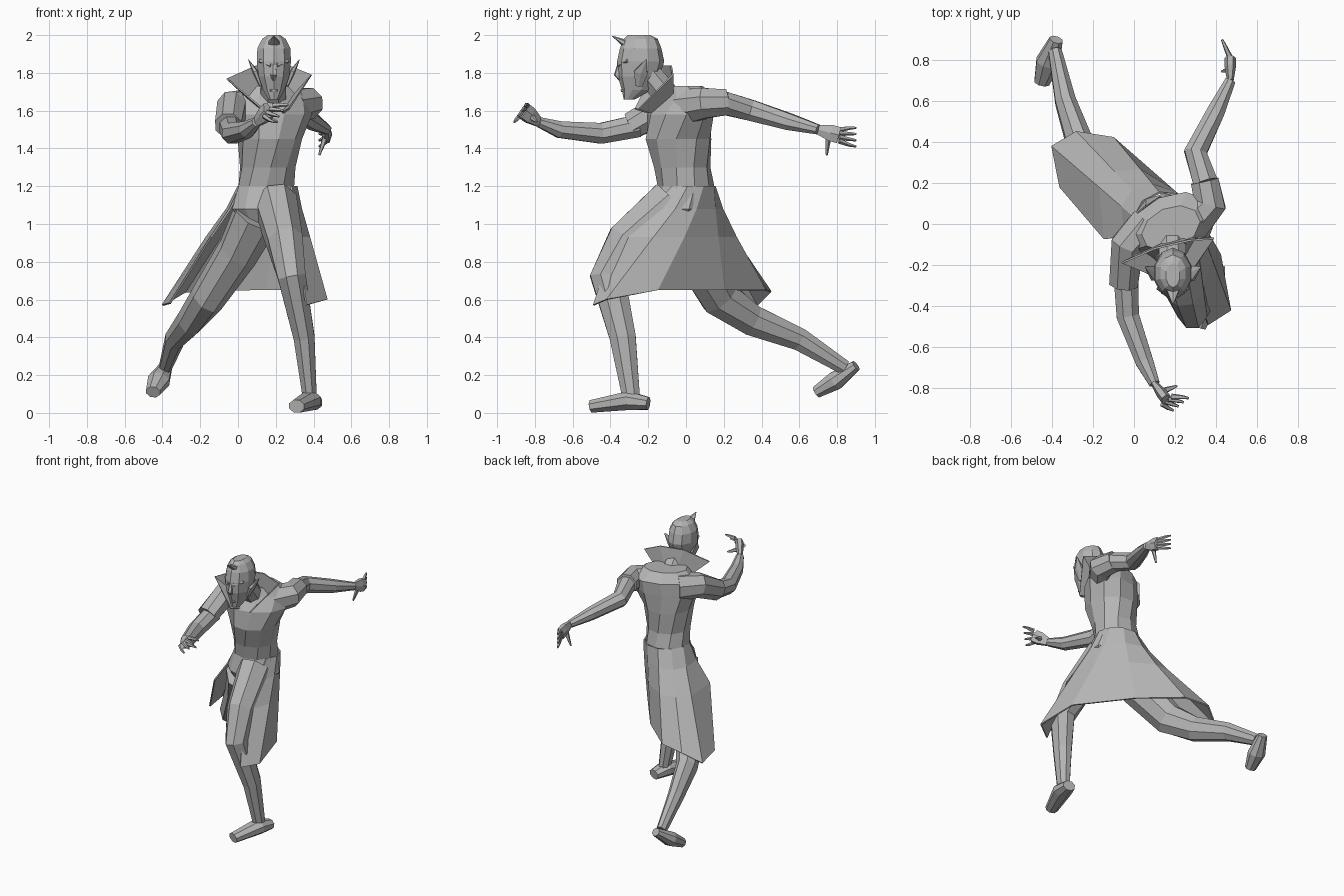
import bpy, bmesh, math
from mathutils import Matrix, Vector

default_cube = bpy.data.objects.get("Cube")
if default_cube:
    bpy.data.objects.remove(default_cube)

tone = 0.46
grey = bpy.data.materials.new("plain grey")
grey.use_nodes = True
grey.diffuse_color = (tone, tone, tone, 1)
grey.node_tree.nodes["Principled BSDF"].inputs["Base Color"].default_value = grey.diffuse_color

ACROSS, DEPTH, UP = Vector((1, 0, 0)), Vector((0, 1, 0)), Vector((0, 0, 1))


def skin(name, rings, closed=True):
    """Join rows of points into a flat-faced solid, or a thin cloth when open."""
    bm = bmesh.new()
    rows = [[bm.verts.new(point) for point in ring] for ring in rings]
    count = len(rows[0])
    for lower, upper in zip(rows, rows[1:]):
        for i in range(count if closed else count - 1):
            j = (i + 1) % count
            bm.faces.new((lower[i], lower[j], upper[j], upper[i]))
    if closed:
        bm.faces.new(rows[0])
        bm.faces.new(rows[-1])
    bmesh.ops.recalc_face_normals(bm, faces=bm.faces)
    mesh = bpy.data.meshes.new(name)
    bm.to_mesh(mesh)
    bm.free()
    mesh.materials.append(grey)
    part = bpy.data.objects.new(name, mesh)
    bpy.context.collection.objects.link(part)
    if not closed:
        cloth = part.modifiers.new("cloth thickness", 'SOLIDIFY')
        cloth.thickness = 0.01
        cloth.offset = 0


def oval(centre, side, up, sides):
    """Ring of points around a centre, spanned by two half-axes."""
    angles = [math.tau * (i + 0.5) / sides for i in range(sides)]
    return [centre + side * math.cos(a) + up * math.sin(a) for a in angles]


def limb(name, path, start, end, bulge=0, flat=1, sides=8, ref=ACROSS):
    """Tapered tube along a path; the width lies along ref, flat scales the height."""
    path = [Vector(point) for point in path]
    last = len(path) - 1
    rings = []
    for k, centre in enumerate(path):
        t = k / last
        along = (path[min(k + 1, last)] - path[max(k - 1, 0)]).normalized()
        up = ref.cross(along).normalized()
        radius = start + (end - start) * t + bulge * math.sin(math.pi * t)
        rings.append(oval(centre, along.cross(up) * radius, up * radius * flat, sides))
    skin(name, rings)


# Torso: level rings that twist towards the shoulders (height, width, depth, lean)
rings = []
for height, width, depth, lean in (
        (0.98, 0.12, 0.08, -0.04), (1.08, 0.19, 0.15, -0.03), (1.2, 0.155, 0.15, 0),
        (1.3, 0.15, 0.15, -0.02), (1.45, 0.17, 0.18, -0.04), (1.58, 0.22, 0.17, -0.03),
        (1.67, 0.22, 0.14, 0), (1.73, 0.15, 0.1, -0.02)):
    rise = min(max(height - 1.2, 0) / 0.4, 1)
    turn = Matrix.Rotation(math.radians(24 * rise), 3, 'Z')
    centre = Vector((0.15 + 0.03 * rise, lean, height))
    rings.append(oval(centre, turn @ ACROSS * width, turn @ DEPTH * depth, 10))
skin("torso", rings)
limb("neck", [(0.185, -0.07, 1.64), (0.19, -0.2, 1.8)], 0.075, 0.07)

# Head: flat-topped skull over a narrow jaw (height, width, depth, lean)
rings = []
for height, width, depth, lean in (
        (1.66, 0.03, 0.03, -0.3), (1.71, 0.06, 0.08, -0.26), (1.78, 0.085, 0.11, -0.25),
        (1.86, 0.095, 0.125, -0.24), (1.93, 0.092, 0.11, -0.24), (1.98, 0.065, 0.09, -0.24),
        (2, 0.035, 0.06, -0.25)):
    rings.append(oval(Vector((0.19, lean, height)), ACROSS * width, DEPTH * depth, 10))
skin("head", rings)
limb("hair_peak", [(0.19, -0.26, 1.95), (0.19, -0.33, 1.96), (0.19, -0.39, 1.995)],
     0.06, 0.003, flat=0.6, sides=6)
limb("nose", [(0.19, -0.35, 1.85), (0.19, -0.365, 1.79), (0.19, -0.34, 1.76)],
     0.012, 0.012, bulge=0.006, sides=5)
limb("lower_lip", [(0.19, -0.31, 1.71), (0.19, -0.345, 1.705)], 0.03, 0.018, flat=0.4, sides=6)
for label, side in (("right", -1), ("left", 1)):
    def beside(offset, y, z):
        return (0.19 + side * offset, y, z)
    limb(label + "_brow", [beside(0.015, -0.355, 1.84), beside(0.075, -0.31, 1.865)],
         0.012, 0.01, sides=5, ref=UP)
    limb(label + "_ear", [beside(0.07, -0.25, 1.73), beside(0.095, -0.24, 1.8),
                          beside(0.135, -0.21, 1.87)],
         0.02, 0.004, bulge=0.03, flat=0.4, sides=6, ref=DEPTH)

# Flared collar: the rim is drawn in halfway to the neck for its lower edge
rim = [Vector(p) for p in ((0.13, -0.27, 1.61), (-0.06, -0.19, 1.77), (0.1, -0.12, 1.84),
                           (0.27, -0.08, 1.84), (0.39, -0.07, 1.79), (0.27, -0.25, 1.61))]
throat = Vector((0.18, -0.07, 1.55))
skin("collar", [[point.lerp(throat, 0.5) for point in rim], rim], closed=False)

# Coat skirt: open at the front, close at the hips, pushed forward over the thighs
hem = [Vector(p) for p in ((-0.36, 0.18, 0.58), (-0.4, 0.38, 0.57), (-0.28, 0.45, 0.64),
                           (-0.1, 0.42, 0.65), (0.15, 0.2, 0.65), (0.42, -0.15, 0.65),
                           (0.47, -0.42, 0.6), (0.36, -0.49, 0.57))]
waist, hips, middle = [], [], []
for i, low in enumerate(hem):
    angle = math.radians(205 - 240 * i / (len(hem) - 1))
    top = Vector((0.155 + 0.155 * math.cos(angle), 0.01 + 0.145 * math.sin(angle), 1.2))
    push = DEPTH * (0.12 if top.y < 0 else 0)
    for row, spread, drop in ((hips, 0.15, 0.12), (middle, 0.42, 0.27)):
        point = top.lerp(low, spread) - push * spread / 0.42
        point.z = top.z - drop
        row.append(point)
    waist.append(top)
skin("coat_skirt", [waist, hips, middle, hem], closed=False)

# Legs: left one bent in front, right one stretched behind
limb("left_leg", [(0.2, -0.07, 1.1), (0.25, -0.31, 0.9), (0.285, -0.415, 0.72),
                  (0.35, -0.335, 0.4), (0.38, -0.29, 0.08)], 0.12, 0.04, flat=1.25)
limb("right_leg", [(0.1, -0.05, 1.05), (0, 0.05, 0.85), (-0.16, 0.18, 0.61),
                   (-0.25, 0.35, 0.49), (-0.335, 0.6, 0.39), (-0.385, 0.84, 0.24)],
     0.13, 0.035, flat=1.2)
limb("left_foot", [(0.405, -0.2, 0.05), (0.38, -0.3, 0.065), (0.31, -0.5, 0.035)],
     0.045, 0.045, bulge=0.022, flat=0.8)
limb("right_foot", [(-0.38, 0.9, 0.25), (-0.42, 0.79, 0.17), (-0.45, 0.69, 0.11)],
     0.035, 0.04, bulge=0.025, flat=0.85)

# Coat sleeves
limb("right_sleeve", [(0.07, 0, 1.62), (-0.03, -0.1, 1.62), (-0.05, -0.29, 1.52)],
     0.1, 0.076, ref=UP)
limb("left_sleeve", [(0.28, 0, 1.62), (0.37, 0.1, 1.64), (0.345, 0.21, 1.645)],
     0.1, 0.074, ref=UP)


def arm(label, path, knuckles, reach, spread, thumb):
    """Forearm, flat palm, four fanned fingers and a thumb."""
    limb(label + "_arm", path, 0.065, 0.028, bulge=0.008, ref=UP)
    wrist, knuckles = Vector(path[-1]), Vector(knuckles)
    limb(label + "_palm", [wrist, wrist.lerp(knuckles, 0.6), knuckles], 0.03, 0.05,
         bulge=0.01, flat=0.55, sides=6, ref=UP)
    for i in range(4):
        fan = Vector(spread) * (i - 1.5)
        base = knuckles + fan * 0.6
        bend = base + Vector(reach) * 0.6 + fan * 0.3
        limb(f"{label}_finger_{i + 1}", [base, bend, knuckles + Vector(reach) + fan],
             0.015, 0.006, sides=5, ref=UP)
    root = wrist.lerp(knuckles, 0.5)
    limb(label + "_thumb", [root, root + Vector(thumb)], 0.02, 0.006, sides=5, ref=UP)


# Arms: right one reaching forward, left one swung back
arm("right", [(-0.04, -0.25, 1.52), (-0.03, -0.45, 1.48), (0.05, -0.67, 1.5),
              (0.1, -0.78, 1.54)],
    (0.16, -0.86, 1.6), (0.07, -0.02, -0.015), (-0.025, -0.02, -0.03), (0.08, 0.03, -0.03))
arm("left", [(0.35, 0.2, 1.64), (0.3, 0.35, 1.6), (0.4, 0.55, 1.54), (0.47, 0.7, 1.5)],
    (0.47, 0.81, 1.47), (-0.04, 0.09, -0.01), (0, 0, -0.033), (-0.04, -0.01, -0.12))
